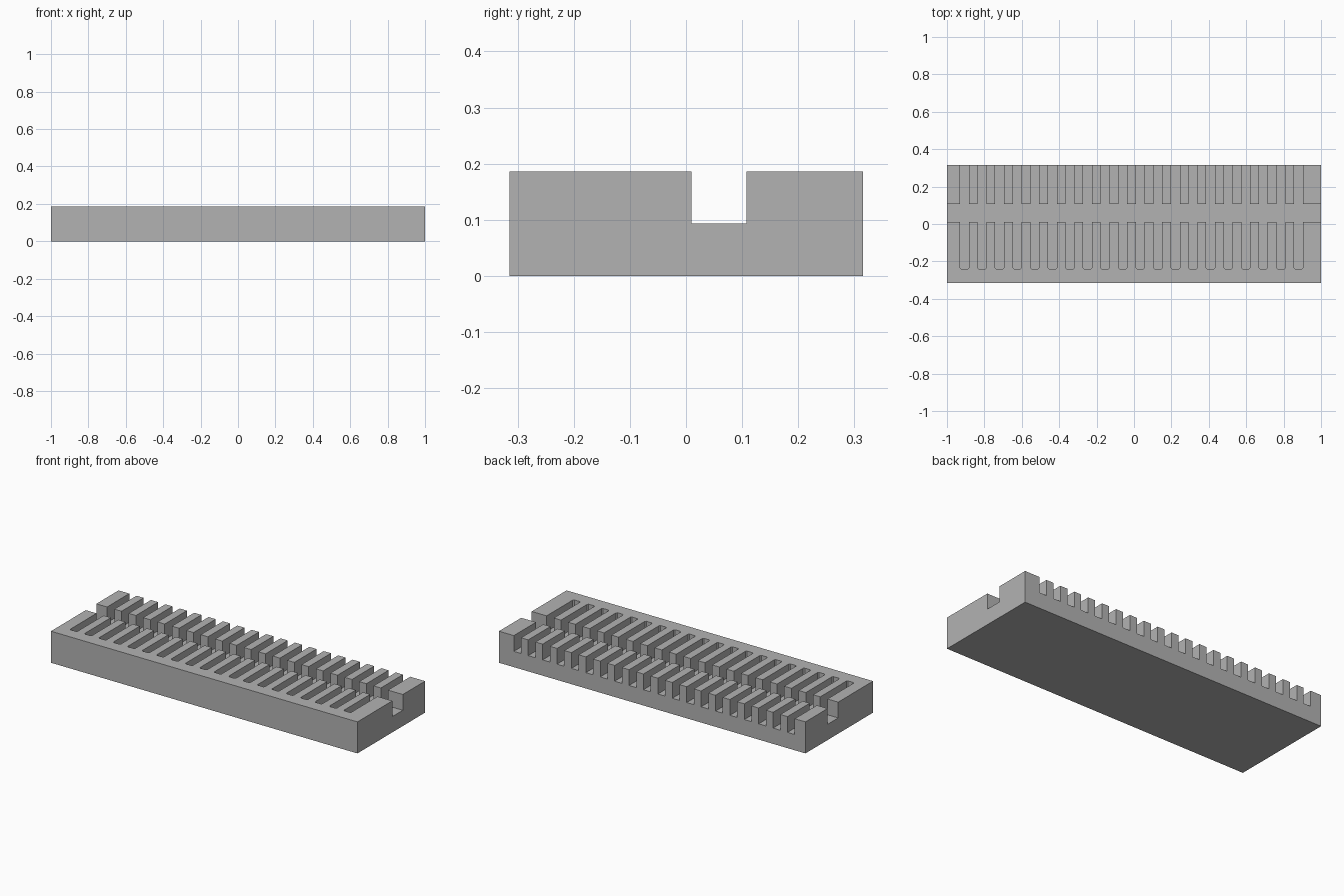
import bpy
import bmesh

if "Cube" in bpy.data.objects:
    bpy.data.objects.remove(bpy.data.objects["Cube"], do_unlink=True)

HALF_Y, HEIGHT, FLOOR = 0.315, 0.186, 0.093
CHANNEL_FRONT, CHANNEL_BACK = 0.01, 0.108
SLOT_END, BEYOND = -0.24, 0.4
SLOTS, FIRST, PITCH, WIDTH = 20, -0.93, 0.094, 0.047
ROUND = 0.006


def prism(name, outline, bottom, top):
    """Extrude a flat outline upward into a closed solid."""
    bm = bmesh.new()
    face = bm.faces.new([bm.verts.new((x, y, bottom)) for x, y in outline])
    result = bmesh.ops.extrude_face_region(bm, geom=[face])
    moved = [v for v in result["geom"] if isinstance(v, bmesh.types.BMVert)]
    bmesh.ops.translate(bm, verts=moved, vec=(0, 0, top - bottom))
    bmesh.ops.recalc_face_normals(bm, faces=bm.faces)
    mesh = bpy.data.meshes.new(name)
    bm.to_mesh(mesh)
    bm.free()
    obj = bpy.data.objects.new(name, mesh)
    bpy.context.collection.objects.link(obj)
    return obj


# Solid block
block = prism("slotted_block", [(-1, -HALF_Y), (1, -HALF_Y), (1, HALF_Y), (-1, HALF_Y)], 0, HEIGHT)

# Cavity outline: lengthwise channel with slots running both ways from it
lefts = [FIRST + i * PITCH for i in range(SLOTS)]
front, back = [(-1.1, CHANNEL_FRONT)], [(-1.1, CHANNEL_BACK)]
for a in lefts:
    b = a + WIDTH
    front += [(a, CHANNEL_FRONT), (a, SLOT_END + ROUND), (a + ROUND, SLOT_END),
              (b - ROUND, SLOT_END), (b, SLOT_END + ROUND), (b, CHANNEL_FRONT)]
    back += [(a, CHANNEL_BACK), (a, BEYOND), (b, BEYOND), (b, CHANNEL_BACK)]
front.append((1.1, CHANNEL_FRONT))
back.append((1.1, CHANNEL_BACK))
cutter = prism("channel_cutter", front + back[::-1], FLOOR, HEIGHT + 0.1)
cutter.hide_render = True

# Cut the channel and slots out of the block
cut = block.modifiers.new("channel_and_slots", "BOOLEAN")
cut.operation = "DIFFERENCE"
cut.solver = "EXACT"
cut.object = cutter
bpy.context.view_layer.objects.active = block
block.select_set(True)
bpy.ops.object.modifier_apply(modifier=cut.name)
bpy.data.objects.remove(cutter, do_unlink=True)

# Plain grey finish
grey = bpy.data.materials.new("plain_grey")
grey.use_nodes = True
colour = (0.45, 0.45, 0.45, 1)
grey.diffuse_color = colour
grey.node_tree.nodes["Principled BSDF"].inputs["Base Color"].default_value = colour
block.data.materials.clear()
block.data.materials.append(grey)
